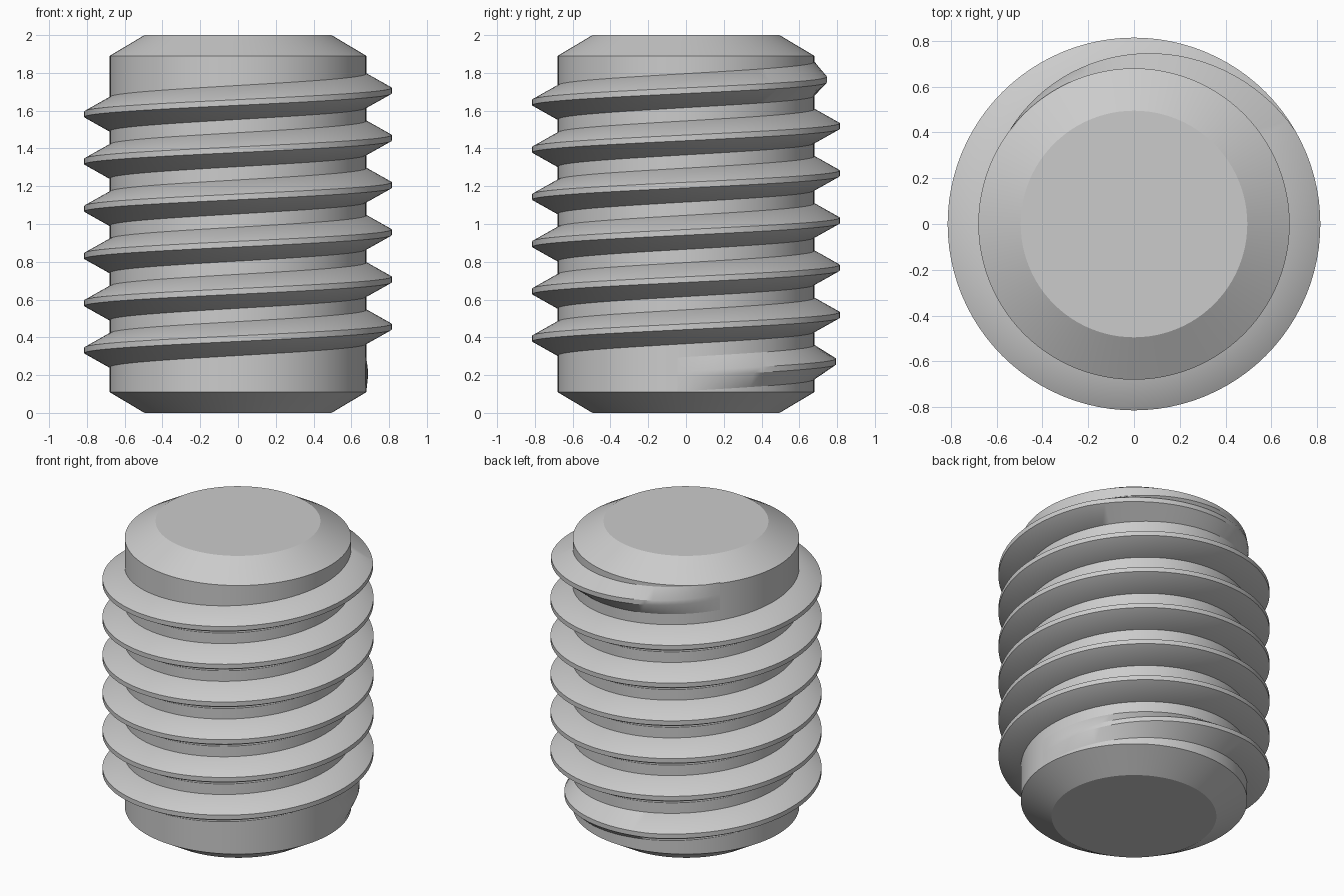
import bpy
import bmesh
import math

cube = bpy.data.objects.get("Cube")
if cube:
    bpy.data.objects.remove(cube, do_unlink=True)

SEGMENTS = 96          # steps per turn, shared by core and thread
ROOT, CREST = 0.68, 0.814
PITCH = 0.25
STEP = math.tau / SEGMENTS

steel = bpy.data.materials.new("grey_steel")
steel.use_nodes = True
steel.diffuse_color = (0.6, 0.6, 0.6, 1)
steel.node_tree.nodes["Principled BSDF"].inputs["Base Color"].default_value = (0.6, 0.6, 0.6, 1)


def bridge(bm, a, b, closed=True):
    """Join two rings of vertices with quads."""
    n = len(a)
    for i in range(n if closed else n - 1):
        j = (i + 1) % n
        bm.faces.new((a[i], a[j], b[j], b[i]))


def sweep(name, rings):
    """Skin a sequence of closed rings, cap both ends, shade it."""
    bm = bmesh.new()
    loops = [[bm.verts.new(p) for p in ring] for ring in rings]
    for a, b in zip(loops, loops[1:]):
        bridge(bm, a, b)
    bm.faces.new(loops[0])
    bm.faces.new(loops[-1])
    bmesh.ops.recalc_face_normals(bm, faces=bm.faces)
    mesh = bpy.data.meshes.new(name)
    bm.to_mesh(mesh)
    bm.free()
    mesh.materials.append(steel)
    obj = bpy.data.objects.new(name, mesh)
    bpy.context.collection.objects.link(obj)
    bpy.ops.object.select_all(action="DESELECT")
    obj.select_set(True)
    bpy.context.view_layer.objects.active = obj
    bpy.ops.object.shade_smooth_by_angle(angle=math.radians(30))
    return obj


def polar(r, angle, z):
    return (r * math.cos(angle), r * math.sin(angle), z)


# Core: cylinder with a chamfer at each end
core_profile = [(0.495, 0), (ROOT, 0.11), (ROOT, 1.89), (0.495, 2)]
sweep("core", [[polar(r, i * STEP, z) for i in range(SEGMENTS)]
               for r, z in core_profile])

# Thread: right-handed helical ridge fading into the core at both ends
FIRST = -1
LAST = 6 * SEGMENTS + 38
FADE = 30
rings = []
for i in range(FIRST, LAST + 1):
    angle = i * STEP
    z = 0.206 + PITCH * i / SEGMENTS
    grow = min(1, (i - FIRST) / FADE, (LAST - i) / FADE)
    tip = ROOT + 0.001 + (CREST - ROOT - 0.001) * grow
    section = [(0.64, -0.09), (ROOT, -0.09), (tip, -0.015),
               (tip, 0.015), (ROOT, 0.09), (0.64, 0.09)]
    rings.append([polar(r, angle, z + dz) for r, dz in section])
sweep("thread", rings)
